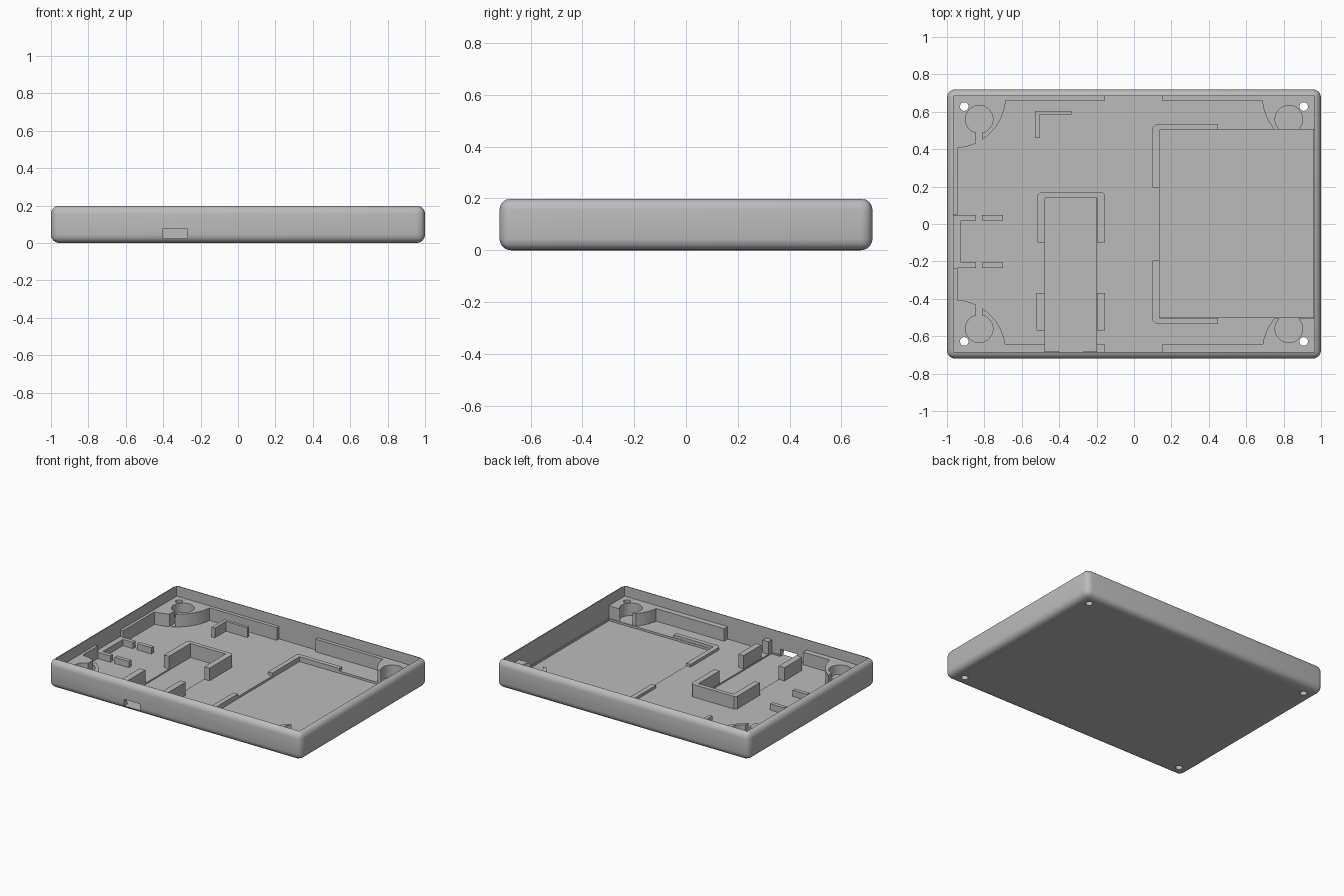
import bpy, bmesh, math

if "Cube" in bpy.data.objects:
    bpy.data.objects.remove(bpy.data.objects["Cube"])

grey = bpy.data.materials.new("case_grey")
grey.diffuse_color = (0.5, 0.5, 0.5, 1)
grey.use_nodes = True
grey.node_tree.nodes["Principled BSDF"].inputs["Base Color"].default_value = grey.diffuse_color

FLOOR, LEDGE = 0.035, 0.125


def finish(name, bm):
    bmesh.ops.recalc_face_normals(bm, faces=bm.faces)
    me = bpy.data.meshes.new(name)
    bm.to_mesh(me)
    bm.free()
    ob = bpy.data.objects.new(name, me)
    bpy.context.collection.objects.link(ob)
    me.materials.append(grey)
    return ob


def add_prism(bm, pts, z0, z1):
    face = bm.faces.new([bm.verts.new((x, y, z0)) for x, y in pts])
    ext = bmesh.ops.extrude_face_region(bm, geom=[face])
    for v in ext["geom"]:
        if isinstance(v, bmesh.types.BMVert):
            v.co.z = z1


def prisms(name, outlines, z0, z1):
    bm = bmesh.new()
    for pts in outlines:
        add_prism(bm, pts, z0, z1)
    return finish(name, bm)


def rect(x0, x1, y0, y1):
    return [(x0, y0), (x1, y0), (x1, y1), (x0, y1)]


def circle(cx, cy, r, n=32):
    return [(cx + r * math.cos(2 * math.pi * i / n),
             cy + r * math.sin(2 * math.pi * i / n)) for i in range(n)]


def cut(ob, cutters):
    bpy.context.view_layer.objects.active = ob
    for c in cutters:
        c.hide_render = True
        m = ob.modifiers.new("cut", 'BOOLEAN')
        m.operation, m.solver, m.object = 'DIFFERENCE', 'EXACT', c
        bpy.ops.object.modifier_apply(modifier=m.name)


def smooth(ob):
    bpy.ops.object.select_all(action='DESELECT')
    ob.select_set(True)
    bpy.context.view_layer.objects.active = ob
    bpy.ops.object.shade_smooth_by_angle(angle=math.radians(35))


# Rounded outer shell
bm = bmesh.new()
add_prism(bm, rect(-1, 1, -0.72, 0.72), 0, 0.2)
bmesh.ops.bevel(bm, geom=bm.edges[:], offset=0.045, segments=6,
                profile=0.5, affect='EDGES')
shell = finish("case_shell", bm)

# Cutters: cavity, battery pocket, board slot, port and screw holes
corners = [(sx, sy) for sx in (-1, 1) for sy in (-1, 1)]
cavity = prisms("cavity_cutter", [rect(-0.965, 0.965, -0.685, 0.685)], FLOOR, 0.4)
pocket = prisms("battery_pocket_cutter", [rect(0.135, 0.96, -0.5, 0.505)], 0.02, 0.1)
slot = prisms("board_slot_cutter", [rect(-0.475, -0.2, -0.68, 0.14)], 0.025, 0.1)
port = prisms("port_cutter", [rect(-0.4, -0.27, -0.8, -0.66)], 0.025, 0.075)
screws = prisms("screw_hole_cutter",
                [circle(sx * 0.907, sy * 0.628, 0.023, 24) for sx, sy in corners], -0.1, 0.4)
cut(shell, [cavity, pocket, slot, port, screws])
smooth(shell)

# Corner bosses with round wells, the right pair trimmed by the battery
outlines = []
for sx, sy in corners:
    pts = [(sx * 0.965, sy * 0.685)]
    for i in range(25):
        a = math.pi / 2 * i / 24
        x, y = 0.965 - 0.28 * math.cos(a), 0.685 - 0.28 * math.sin(a)
        if sx > 0 and y < 0.505:
            x0 = 0.965 - math.sqrt(0.28 ** 2 - 0.18 ** 2)
            pts += [(x0, sy * 0.505), (0.965, sy * 0.505)]
            break
        pts.append((sx * x, sy * y))
    outlines.append(pts)
bosses = prisms("corner_bosses", outlines, 0.022, LEDGE)
wells = prisms("well_cutter",
               [circle(sx * 0.828, sy * 0.56, 0.074) for sx, sy in corners],
               FLOOR + 0.001, 0.4)
notches = prisms("well_notch_cutter",
                 [rect(-0.845, -0.812, 0.38, 0.52), rect(-0.845, -0.812, -0.52, -0.38)],
                 FLOOR + 0.001, 0.4)
cut(bosses, [wells, notches, screws])
smooth(bosses)

# Inner ledge along the walls, with gaps
prisms("inner_ledge", [
    rect(-0.69, -0.155, 0.66, 0.69), rect(0.15, 0.69, 0.66, 0.69),
    rect(-0.69, -0.475, -0.69, -0.645), rect(-0.2, -0.155, -0.69, -0.645),
    rect(0.15, 0.69, -0.69, -0.645),
    rect(-0.97, -0.945, 0.05, 0.41), rect(-0.97, -0.945, -0.41, -0.235),
], 0.022, LEDGE)

# U-shaped board stop and the two side guides
prisms("board_stop", [[
    (-0.515, -0.1), (-0.475, -0.1), (-0.475, 0.14), (-0.197, 0.14), (-0.197, -0.1),
    (-0.155, -0.1), (-0.155, 0.155), (-0.17, 0.17), (-0.5, 0.17), (-0.515, 0.155)]],
    0.02, 0.125)
prisms("board_guides", [rect(-0.52, -0.475, -0.57, -0.37),
                        rect(-0.197, -0.155, -0.57, -0.37)], 0.02, 0.13)

# Low brackets round the battery pocket, mirrored front to back
brackets = []
for s in (-1, 1):
    brackets.append([(x, s * y) for x, y in (
        (0.1, 0.195), (0.135, 0.195), (0.135, 0.503), (0.45, 0.503),
        (0.45, 0.535), (0.12, 0.535), (0.1, 0.515))])
prisms("battery_brackets", brackets, 0.018, 0.055)

# L-shaped locating corner
prisms("corner_locator", [[(-0.53, 0.46), (-0.505, 0.46), (-0.505, 0.585),
                           (-0.335, 0.585), (-0.335, 0.605), (-0.53, 0.605)]], 0.03, 0.105)

# Small clips by the left wall
clips = [rect(x0, x1, y, y + 0.028) for x0, x1 in ((-0.97, -0.845), (-0.812, -0.7))
         for y in (-0.235, 0.02)]
prisms("switch_clips", clips, 0.03, 0.08)
prisms("switch_backstop", [rect(-0.97, -0.925, -0.207, 0.02)], 0.03, 0.08)

# Remove the cutters
for ob in [cavity, pocket, slot, port, screws, wells, notches]:
    bpy.data.objects.remove(ob)
